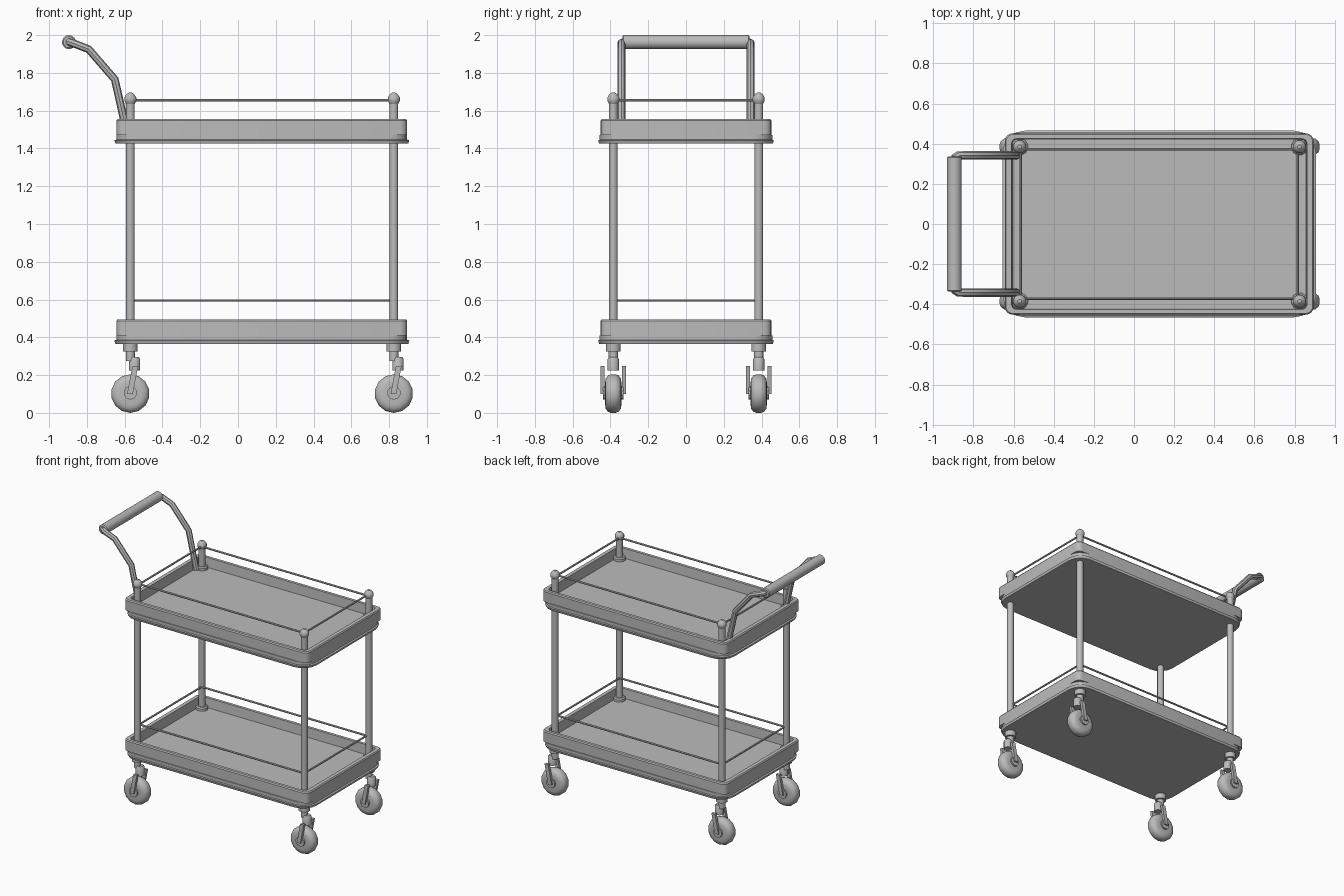
import bpy, bmesh, math
from mathutils import Vector

old = bpy.data.objects.get("Cube")
if old:
    bpy.data.objects.remove(old, do_unlink=True)

grey = bpy.data.materials.new("plain_grey")
grey.use_nodes = True
COLOUR = (0.5, 0.5, 0.5, 1)
grey.diffuse_color = COLOUR
grey.node_tree.nodes["Principled BSDF"].inputs["Base Color"].default_value = COLOUR
made = []


def add_object(name, bm):
    bmesh.ops.recalc_face_normals(bm, faces=bm.faces)
    mesh = bpy.data.meshes.new(name)
    bm.to_mesh(mesh)
    bm.free()
    mesh.materials.append(grey)
    obj = bpy.data.objects.new(name, mesh)
    bpy.context.collection.objects.link(obj)
    made.append(obj)
    return obj


def loft(name, rings):
    """Skin a list of equal-length point rings and cap both ends."""
    bm = bmesh.new()
    loops = [[bm.verts.new(p) for p in ring] for ring in rings]
    for a, b in zip(loops, loops[1:]):
        for i in range(len(a)):
            j = (i + 1) % len(a)
            bm.faces.new((a[i], a[j], b[j], b[i]))
    bm.faces.new(loops[0][::-1])
    bm.faces.new(loops[-1])
    return add_object(name, bm)


def lathe(name, base, axis, profile, sides=12):
    """Turn (height, radius) pairs round an axis."""
    turn = Vector(axis).to_track_quat('Z', 'Y')
    rings = []
    for h, r in profile:
        angles = [2 * math.pi * (i + 0.5) / sides for i in range(sides)]
        rings.append([Vector(base) + turn @ Vector((r * math.cos(a), r * math.sin(a), h))
                      for a in angles])
    return loft(name, rings)


def rod(name, start, end, radius, sides=12):
    axis = Vector(end) - Vector(start)
    return lathe(name, start, axis, [(0, radius), (axis.length, radius)], sides)


def tube(name, points, radius):
    """Sweep a round section along a bent path."""
    curve = bpy.data.curves.new(name, 'CURVE')
    curve.dimensions = '3D'
    curve.bevel_depth = radius
    curve.bevel_resolution = 2
    curve.use_fill_caps = True
    spline = curve.splines.new('POLY')
    spline.points.add(len(points) - 1)
    for p, co in zip(spline.points, points):
        p.co = (*co, 1)
    temp = bpy.data.objects.new(name + "_path", curve)
    bpy.context.collection.objects.link(temp)
    bpy.context.view_layer.update()
    mesh = bpy.data.meshes.new_from_object(
        temp.evaluated_get(bpy.context.evaluated_depsgraph_get()))
    bm = bmesh.new()
    bm.from_mesh(mesh)
    bpy.data.objects.remove(temp, do_unlink=True)
    bpy.data.meshes.remove(mesh)
    return add_object(name, bm)


def rounded_rect(cx, hx, hy, r, z, steps=4):
    points = []
    for quarter, (sx, sy) in enumerate([(1, 1), (-1, 1), (-1, -1), (1, -1)]):
        for i in range(steps + 1):
            a = math.pi / 2 * (quarter + i / steps)
            points.append((cx + sx * (hx - r) + r * math.cos(a),
                           sy * (hy - r) + r * math.sin(a), z))
    return points


BACK_X, FRONT_X, POST_Y = -0.57, 0.825, 0.385
MID_X = 0.126

# Trays: round-cornered lower lip, squarer raised rim, recessed floor
TRAY = [(0, 0.775, 0.46, 0.11), (0.018, 0.781, 0.465, 0.11),
        (0.022, 0.77, 0.457, 0.1), (0.045, 0.77, 0.457, 0.1),
        (0.046, 0.77, 0.452, 0.04), (0.122, 0.77, 0.452, 0.04),
        (0.13, 0.764, 0.446, 0.035), (0.13, 0.736, 0.425, 0.025),
        (0.058, 0.73, 0.42, 0.02)]
trays = {"lower": 0.365, "upper": 1.425}
rail_heights = {"lower": 0.595, "upper": 1.655}
for level, z0 in trays.items():
    loft(level + "_tray", [rounded_rect(MID_X, hx, hy, r, z0 + z) for z, hx, hy, r in TRAY])

    # Guard rails round each tray
    z = rail_heights[level]
    for side, s in (("left", 1), ("right", -1)):
        end_x = FRONT_X - 0.01 if s > 0 else BACK_X + 0.005
        rod(f"{level}_{side}_end_rail", (end_x, -POST_Y, z), (end_x, POST_Y, z), 0.007, 8)
        rod(f"{level}_{'back' if s > 0 else 'front'}_long_rail",
            (BACK_X, s * 0.372, z), (FRONT_X, s * 0.372, z), 0.007, 8)

# Wheel section across its width, with rounded shoulders
WHEEL = [(-0.043, 0.06), (-0.04, 0.08), (-0.028, 0.096), (-0.012, 0.102),
         (0.012, 0.102), (0.028, 0.096), (0.04, 0.08), (0.043, 0.06)]
FINIAL = [(0, 0.022), (0.008, 0.026), (0.02, 0.033), (0.036, 0.033),
          (0.052, 0.024), (0.063, 0.01)]

for x_name, x in (("right", BACK_X), ("left", FRONT_X)):
    for y_name, y in (("front", -POST_Y), ("back", POST_Y)):
        label = f"{y_name}_{x_name}"

        # Corner post, finial and floor flanges
        rod(label + "_post", (x, y, 0.36), (x, y, 1.64), 0.024)
        lathe(label + "_finial", (x, y, 1.632), (0, 0, 1), FINIAL)
        for level, z0 in trays.items():
            lathe(f"{label}_{level}_flange", (x, y, z0 + 0.055), (0, 0, 1),
                  [(0, 0.042), (0.02, 0.042), (0.028, 0.034)])

        # Caster: collar, stem, swivel block, fork and wheel
        rod(label + "_caster_collar", (x, y, 0.325), (x, y, 0.368), 0.04)
        rod(label + "_caster_stem", (x, y, 0.275), (x, y, 0.33), 0.025)
        lathe(label + "_swivel", (x + 0.022, y, 0.225), (0, 0, 1),
              [(0, 0.031), (0.06, 0.031), (0.07, 0.024)])
        lathe(label + "_wheel", (x, y, 0.102), (0, 1, 0), WHEEL, 14)
        rod(label + "_axle", (x, y - 0.055, 0.106), (x, y + 0.055, 0.106), 0.036, 10)
        for arm, s in (("back", 1), ("front", -1)):
            rings = []
            for cx, cz in ((x - 0.002, 0.1), (x + 0.026, 0.248)):
                rings.append([(cx + dx, y + s * 0.057 + dy, cz) for dx, dy in
                              ((-0.015, -0.01), (0.015, -0.01), (0.015, 0.01), (-0.015, 0.01))])
            loft(f"{label}_{arm}_fork_arm", rings)

# Push handle: two bent arms and a thick grip
for y_name, s in (("front", -1), ("back", 1)):
    y = s * 0.342
    tube(y_name + "_handle_arm",
         [(-0.588, y, 1.485), (-0.61, y, 1.58), (-0.652, y, 1.765), (-0.79, y, 1.925),
          (-0.875, y, 1.958), (-0.893, y * 0.97, 1.963), (-0.895, s * 0.31, 1.963)], 0.021)
lathe("handle_grip", (-0.895, -0.337, 1.963), (0, 1, 0),
      [(0, 0.03), (0.006, 0.037), (0.668, 0.037), (0.674, 0.03)], 14)

# Smooth shading with crisp edges
bpy.ops.object.select_all(action='DESELECT')
for obj in made:
    obj.select_set(True)
bpy.context.view_layer.objects.active = made[0]
bpy.ops.object.shade_smooth_by_angle(angle=math.radians(35))
